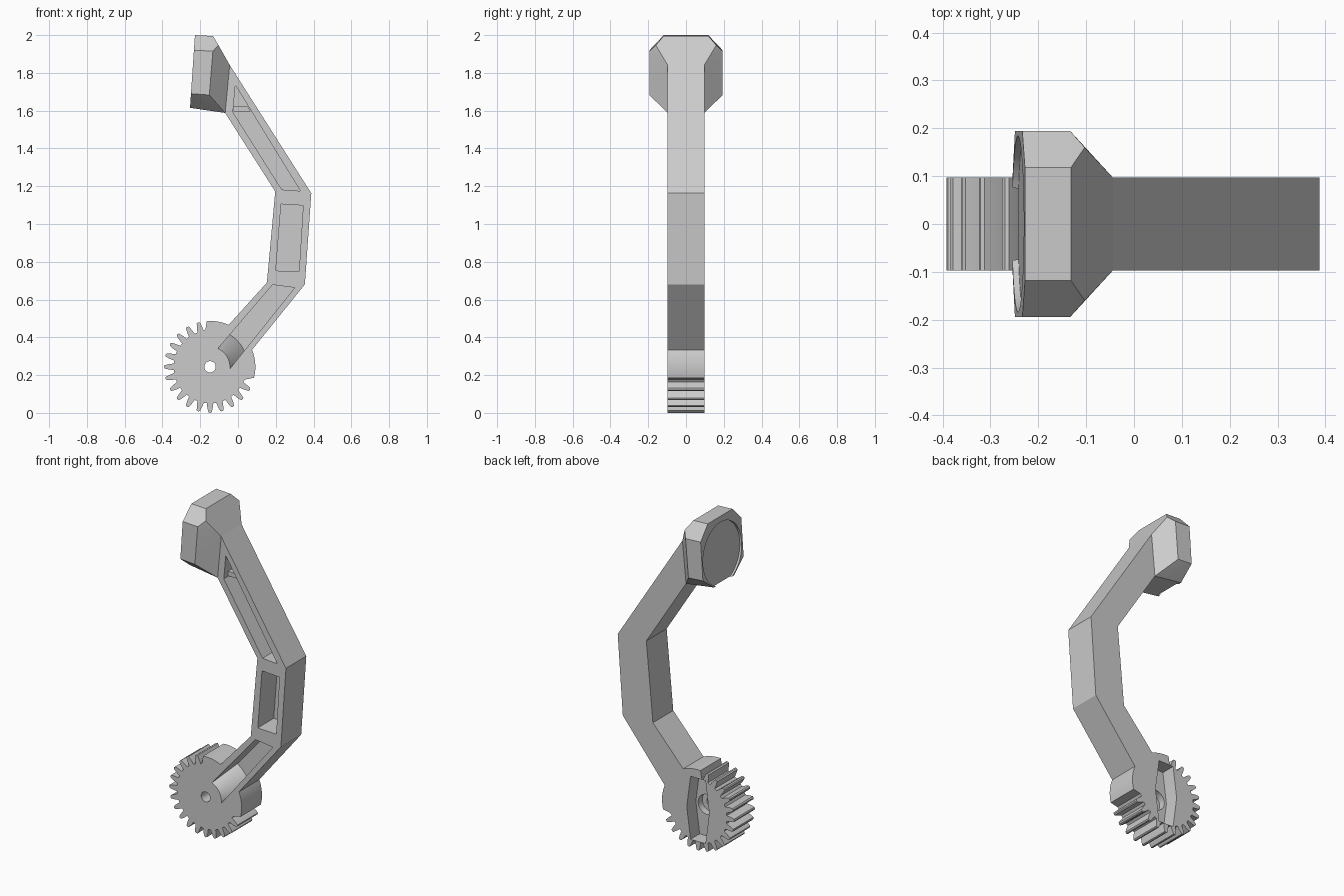
import bpy, bmesh, math
from mathutils import Vector

if "Cube" in bpy.data.objects:
    bpy.data.objects.remove(bpy.data.objects["Cube"])

GX, GZ = -0.148, 0.244      # gear centre
T = 0.097                   # half thickness of arm and gear
FLOOR = 0.055               # y of the pocket floors

grey = bpy.data.materials.new("light grey")
grey.diffuse_color = (0.6, 0.6, 0.6, 1)
grey.use_nodes = True
grey.node_tree.nodes["Principled BSDF"].inputs["Base Color"].default_value = grey.diffuse_color


def finish(bm, name):
    bmesh.ops.recalc_face_normals(bm, faces=bm.faces[:])
    me = bpy.data.meshes.new(name)
    bm.to_mesh(me)
    bm.free()
    ob = bpy.data.objects.new(name, me)
    bpy.context.collection.objects.link(ob)
    me.materials.append(grey)
    return ob


def prism(name, pts, y0, y1):
    """Extrude an (x, z) outline along y."""
    bm = bmesh.new()
    f = bm.faces.new([bm.verts.new((x, y0, z)) for x, z in pts])
    new = bmesh.ops.extrude_face_region(bm, geom=[f])["geom"]
    bmesh.ops.translate(bm, vec=(0, y1 - y0, 0),
                        verts=[v for v in new if isinstance(v, bmesh.types.BMVert)])
    return finish(bm, name)


def cone(name, centre, r1, r2, depth, rot):
    bpy.ops.mesh.primitive_cone_add(vertices=64, radius1=r1, radius2=r2, depth=depth,
                                    location=centre, rotation=rot)
    ob = bpy.context.object
    ob.name = name
    ob.hide_render = True
    bpy.ops.object.transform_apply(location=True, rotation=True, scale=True)
    return ob


def cut(ob, tool):
    m = ob.modifiers.new("cut", 'BOOLEAN')
    m.operation, m.solver, m.object = 'DIFFERENCE', 'EXACT', tool
    bpy.context.view_layer.objects.active = ob
    bpy.ops.object.modifier_apply(modifier=m.name)
    bpy.data.objects.remove(tool)


def polar(deg, r):
    a = math.radians(deg)
    return (GX + r * math.cos(a), GZ + r * math.sin(a))


def ring(r, n=40):
    return [polar(i * 360 / n, r) for i in range(n)]


# Gear and bent arm as one outline: smooth rim, 16 teeth, smooth rim, arm
outline = [polar(a, 0.24) for a in range(22, -18, -4)]
outline.append(polar(-20, 0.197))
for k in range(16):
    c = 330 - 15 * k
    for da, r in ((5.2, 0.193), (3.6, 0.22), (2.0, 0.241), (0, 0.244),
                  (-2.0, 0.241), (-3.6, 0.22), (-5.2, 0.193)):
        outline.append(polar(c + da, r))
outline.append(polar(97, 0.2))
outline += [polar(a, 0.243) for a in range(94, 65, -4)]
outline += [(0.153, 0.69), (0.197, 1.172), (-0.068, 1.588), (-0.1, 1.75),
            (-0.044, 1.842), (0.388, 1.163), (0.354, 0.68)]
arm = prism("geared_arm", outline, -T, T)

# Front pockets of the middle and upper arm
cut(arm, prism("pocket_cutter", [(0.228, 1.105), (0.345, 1.098), (0.323, 0.748),
                                 (0.20, 0.753)], -0.2, FLOOR))
cut(arm, prism("pocket_cutter", [(-0.014, 1.735), (-0.027, 1.592), (0.232, 1.182),
                                 (0.33, 1.175)], -0.2, FLOOR))

# Lower pocket, ending in a conical ramp around the hub
low = prism("pocket_cutter", [(0.183, 0.678), (0.30, 0.663), (-0.05, 0.225),
                              (-0.115, 0.33)], -0.2, FLOOR)
slope = 0.095 / 0.152
y0, y1 = -0.25, 0.15
cut(low, cone("ramp_cutter", (GX, (y0 + y1) / 2, GZ), 0.105 + slope * (y1 + T),
              0.105 + slope * (y0 + T), y1 - y0, (math.pi / 2, 0, 0)))
cut(arm, low)

# Rear horn slot, hub recess and axle hole
cut(arm, prism("horn_cutter", [(GX + x, GZ + z) for x, z in
                               ((-0.05, -0.19), (0.05, -0.19), (0.075, 0), (0.05, 0.19),
                                (-0.05, 0.19), (-0.075, 0))], 0.01, 0.2))
cut(arm, prism("hub_cutter", ring(0.06), -0.03, 0.2))
cut(arm, prism("axle_cutter", ring(0.03, 32), -0.2, 0.2))

# Small rib across the upper pocket
prism("pocket_rib", [(-0.026, 1.597), (0.068, 1.595), (0.05, 1.622), (-0.024, 1.625)],
      -0.06, FLOOR + 0.01)


# Head: tapered octagonal pad, mirrored in y
def face_x(z):
    return -0.254 + 0.0675 * (z - 1.615)


half = [(face_x(2.0), 0.118, 2.0), (-0.132, 0.118, 1.995), (-0.103, 0.16, 1.946),
        (-0.044, T, 1.842), (-0.068, T, 1.588), (face_x(1.615), T, 1.615),
        (face_x(1.92), 0.194, 1.92), (face_x(1.69), 0.194, 1.69),
        (-0.133, 0.194, 1.915), (-0.152, 0.194, 1.683)]
bm = bmesh.new()
for x, y, z in half:
    bm.verts.new((x, y, z))
    bm.verts.new((x, -y, z))
bmesh.ops.convex_hull(bm, input=bm.verts[:])
bmesh.ops.dissolve_limit(bm, angle_limit=math.radians(4), verts=bm.verts[:], edges=bm.edges[:])
head = finish(bm, "head_pad")

# Shallow round seat in the head, open at the bottom
n = Vector((-0.998, 0, 0.0675))
cz = 1.782
centre = Vector((face_x(cz), 0, cz)) + n * (0.05 - 0.013)
cut(head, cone("seat_cutter", centre, 0.184, 0.184, 0.1, (0, math.radians(-86.1), 0)))

# Smooth the round surfaces, keep corners sharp
for ob in (arm, head):
    bpy.ops.object.select_all(action='DESELECT')
    ob.select_set(True)
    bpy.context.view_layer.objects.active = ob
    bpy.ops.object.shade_smooth_by_angle(angle=math.radians(20))
